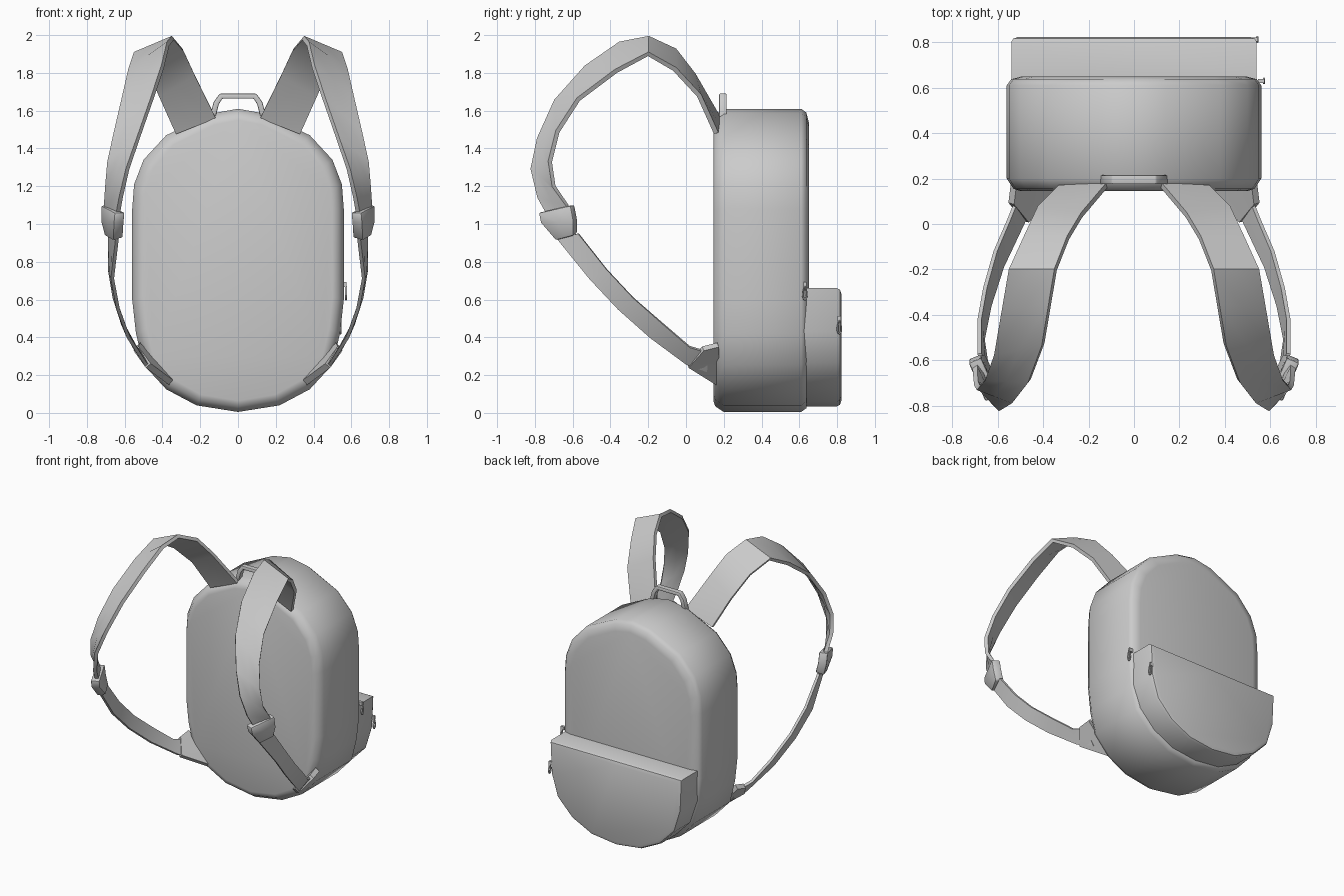
import bpy, bmesh, math
from mathutils import Vector

if "Cube" in bpy.data.objects:
    bpy.data.objects.remove(bpy.data.objects["Cube"])


def finish(name, bm, thickness=0, mirror=False, bevel=0):
    """Turn a bmesh into a smooth-shaded object with applied modifiers."""
    bmesh.ops.recalc_face_normals(bm, faces=bm.faces[:])
    me = bpy.data.meshes.new(name)
    bm.to_mesh(me)
    bm.free()
    ob = bpy.data.objects.new(name, me)
    bpy.context.collection.objects.link(ob)
    bpy.ops.object.select_all(action='DESELECT')
    bpy.context.view_layer.objects.active = ob
    ob.select_set(True)
    if thickness:
        m = ob.modifiers.new("thickness", 'SOLIDIFY')
        m.thickness, m.offset, m.use_even_offset = thickness, 0, False
    if bevel:
        m = ob.modifiers.new("soft_edges", 'BEVEL')
        m.width, m.segments, m.limit_method = bevel, 2, 'ANGLE'
        m.angle_limit = math.radians(50)
    if mirror:
        m = ob.modifiers.new("mirror", 'MIRROR')
        m.use_mirror_merge = False
    for m in list(ob.modifiers):
        bpy.ops.object.modifier_apply(modifier=m.name)
    bpy.ops.object.shade_smooth_by_angle(angle=math.radians(40))
    return ob


def shell(name, half, sections, centre_z):
    """Loft a symmetric xz outline along y; sections are (y, inset)."""
    outline = half + [(-x, z) for x, z in reversed(half) if x > 0]
    w = max(x for x, z in half)
    h = (max(z for x, z in half) - min(z for x, z in half)) / 2
    bm = bmesh.new()
    rings = [[bm.verts.new((x * (1 - i / w), y, centre_z + (z - centre_z) * (1 - i / h)))
              for x, z in outline] for y, i in sections]
    n = len(outline)
    for a, b in zip(rings, rings[1:]):
        for k in range(n):
            bm.faces.new((a[k], a[(k + 1) % n], b[(k + 1) % n], b[k]))
    bm.faces.new(rings[0])
    bm.faces.new(rings[-1])
    return finish(name, bm)


def ribbon(name, pairs, thickness, mirror=True, bevel=0):
    """Band of cloth between two edge paths."""
    bm = bmesh.new()
    rows = [[bm.verts.new(Vector(a).lerp(Vector(b), t)) for t in (0, 0.5, 1)] for a, b in pairs]
    for p, q in zip(rows, rows[1:]):
        for k in range(2):
            bm.faces.new((p[k], p[k + 1], q[k + 1], q[k]))
    return finish(name, bm, thickness, mirror, bevel)


# Main bag
shell("bag_body",
      [(0, 0.005), (0.22, 0.04), (0.38, 0.125), (0.50, 0.255), (0.54, 0.42), (0.56, 0.60),
       (0.56, 1.08), (0.55, 1.21), (0.50, 1.34), (0.38, 1.47), (0.14, 1.585), (0, 1.61)],
      [(0.145, 0.06), (0.155, 0.03), (0.20, 0), (0.61, 0), (0.637, 0.02), (0.65, 0.07)], 0.8)

# Rear pocket with flat top
shell("rear_pocket",
      [(0, 0.035), (0.20, 0.06), (0.36, 0.14), (0.48, 0.265), (0.53, 0.43), (0.54, 0.66), (0, 0.66)],
      [(0.62, 0), (0.80, 0), (0.815, 0.008), (0.823, 0.03)], 0.35)

# Padded shoulder straps: (inner edge, outer edge)
ribbon("shoulder_strap", [
    ((0.12, 0.17, 1.565), (0.33, 0.16, 1.48)),
    ((0.23, 0.04, 1.79), (0.42, 0.07, 1.68)),
    ((0.29, -0.06, 1.92), (0.48, -0.06, 1.82)),
    ((0.345, -0.20, 1.985), (0.545, -0.20, 1.90)),
    ((0.37, -0.35, 1.955), (0.575, -0.37, 1.81)),
    ((0.40, -0.53, 1.83), (0.61, -0.57, 1.66)),
    ((0.46, -0.69, 1.65), (0.65, -0.68, 1.49)),
    ((0.53, -0.78, 1.45), (0.685, -0.72, 1.33)),
    ((0.585, -0.815, 1.29), (0.695, -0.70, 1.20)),
    ((0.62, -0.78, 1.14), (0.70, -0.63, 1.10)),
    ((0.64, -0.72, 1.03), (0.69, -0.60, 1.03))], 0.025)

# Strap adjusters
ribbon("strap_adjuster", [
    ((0.625, -0.77, 1.06), (0.70, -0.60, 1.10)),
    ((0.63, -0.76, 1.01), (0.70, -0.585, 1.02)),
    ((0.635, -0.68, 0.92), (0.68, -0.585, 0.945))], 0.06, bevel=0.01)

# Thin lower straps
ribbon("lower_strap", [
    ((0.68, -0.57, 0.95), (0.64, -0.68, 0.92)),
    ((0.68, -0.42, 0.76), (0.665, -0.51, 0.71)),
    ((0.655, -0.28, 0.61), (0.635, -0.36, 0.55)),
    ((0.61, -0.12, 0.47), (0.58, -0.19, 0.40)),
    ((0.55, 0.02, 0.35), (0.49, 0.0, 0.26)),
    ((0.51, 0.12, 0.32), (0.44, 0.11, 0.22))], 0.018)

# Triangular anchors at the bag
ribbon("strap_anchor", [
    ((0.54, 0.09, 0.34), (0.475, 0.01, 0.25)),
    ((0.53, 0.17, 0.36), (0.34, 0.17, 0.15))], 0.035)

# Carry handle
ribbon("carry_handle",
       [((x, 0.175, z), (x, 0.215, z)) for x, z in
        [(-0.135, 1.565), (-0.115, 1.64), (-0.09, 1.677), (0.09, 1.677), (0.115, 1.64), (0.135, 1.565)]],
       0.03, mirror=False, bevel=0.006)


# Zip pulls: a slider block with a teardrop loop
def zip_pull(name, x, y, z):
    bm = bmesh.new()
    n, m = 12, 6
    ring = []
    for i in range(n):
        a = 2 * math.pi * i / n
        taper = 0.7 - 0.3 * math.sin(a)
        cy, cz = math.cos(a) * taper, math.sin(a)
        ring.append([bm.verts.new((x + 0.012 + 0.006 * math.sin(b),
                                   y + cy * (0.014 + 0.006 * math.cos(b)),
                                   z - 0.015 + cz * (0.034 + 0.006 * math.cos(b))))
                     for b in (2 * math.pi * j / m for j in range(m))])
    for i in range(n):
        for j in range(m):
            p, q, k = ring[i], ring[(i + 1) % n], (j + 1) % m
            bm.faces.new((p[j], p[k], q[k], q[j]))
    block = bmesh.ops.create_cube(bm, size=1)["verts"]
    bmesh.ops.scale(bm, verts=block, vec=(0.03, 0.018, 0.025))
    bmesh.ops.translate(bm, verts=block, vec=(x, y, z + 0.03))
    finish(name, bm)


zip_pull("body_zip_pull", 0.56, 0.63, 0.65)
zip_pull("pocket_zip_pull", 0.53, 0.812, 0.47)
